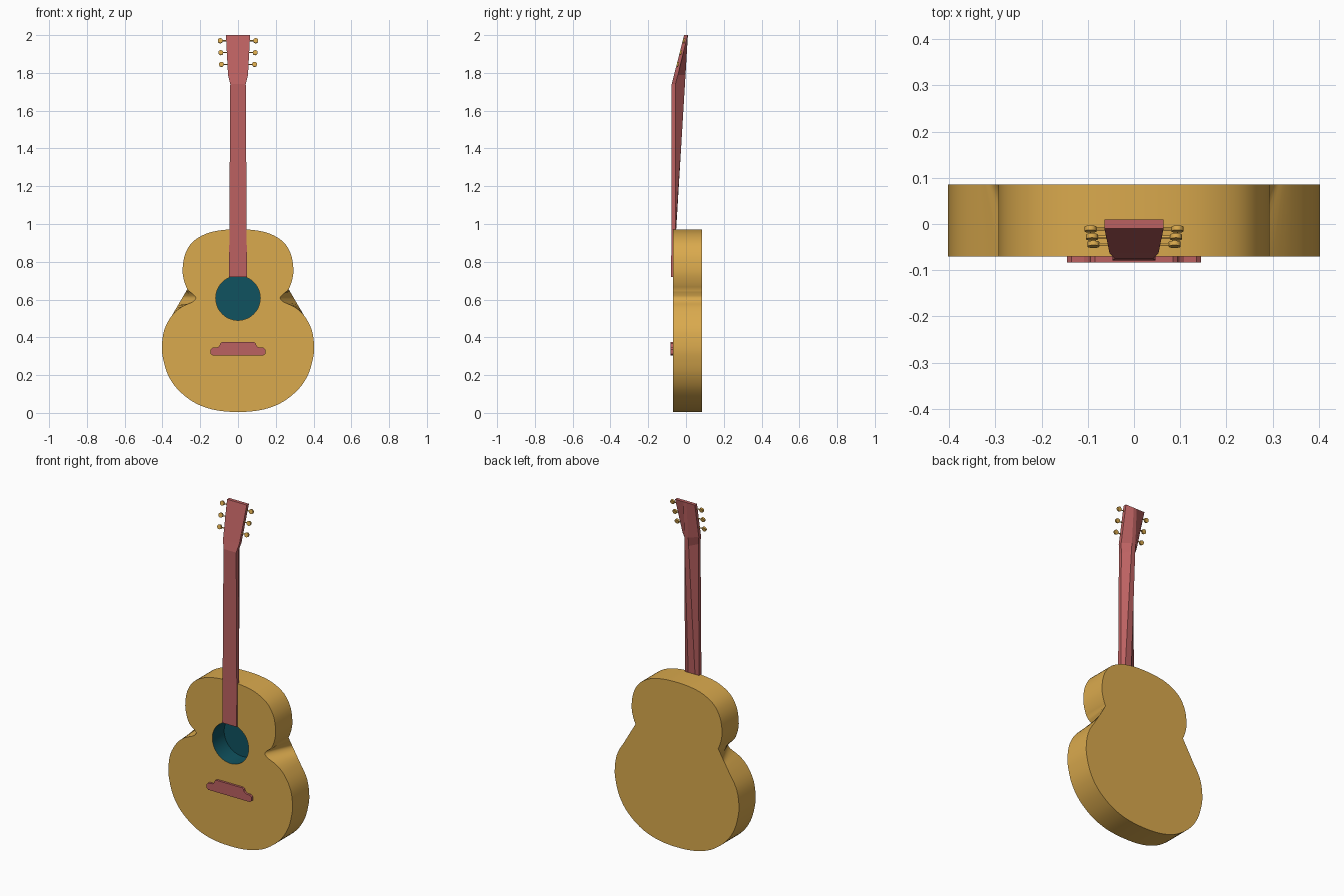
import bpy, bmesh, math
from mathutils import Vector, Matrix

if "Cube" in bpy.data.objects:
    bpy.data.objects.remove(bpy.data.objects["Cube"])


def material(name, rgb):
    m = bpy.data.materials.new(name)
    m.diffuse_color = (*rgb, 1)
    m.use_nodes = True
    m.node_tree.nodes["Principled BSDF"].inputs["Base Color"].default_value = m.diffuse_color
    return m


GOLD = material("golden_wood", (0.70, 0.40, 0.075))
RED = material("red_wood", (0.50, 0.12, 0.12))
TEAL = material("teal_lining", (0.005, 0.085, 0.115))


def finish(name, bm, mats, smooth=None):
    bmesh.ops.recalc_face_normals(bm, faces=bm.faces)
    me = bpy.data.meshes.new(name)
    bm.to_mesh(me)
    bm.free()
    ob = bpy.data.objects.new(name, me)
    bpy.context.collection.objects.link(ob)
    for m in mats:
        me.materials.append(m)
    if smooth:
        bpy.ops.object.select_all(action='DESELECT')
        ob.select_set(True)
        bpy.context.view_layer.objects.active = ob
        bpy.ops.object.shade_smooth_by_angle(angle=math.radians(smooth))
    return ob


def loft(bm, rings, closed_ends=(True, True)):
    """Skin a list of equal-length closed rings."""
    loops = [[bm.verts.new(p) for p in r] for r in rings]
    for a, b in zip(loops, loops[1:]):
        for i in range(len(a)):
            j = (i + 1) % len(a)
            bm.faces.new((a[i], a[j], b[j], b[i]))
    if closed_ends[0]:
        bm.faces.new(loops[0])
    if closed_ends[1]:
        bm.faces.new(loops[-1])
    return loops


def spline(pts, steps):
    """Catmull-Rom through a closed list of points."""
    n, out = len(pts), []
    for i in range(n):
        a, b, c, d = (Vector(pts[(i + k) % n]) for k in (-1, 0, 1, 2))
        for s in range(steps):
            t = s / steps
            out.append(0.5 * (2 * b + (c - a) * t + (2 * a - 5 * b + 4 * c - d) * t * t
                              + (3 * b - a - 3 * c + d) * t ** 3))
    return out


# Body: outline with pinched waist at the front, straight waist at the back
FRONT, BACK = -0.07, 0.085
half = [(0, 0.005), (0.08, 0.009), (0.16, 0.025), (0.24, 0.06), (0.32, 0.125),
        (0.37, 0.2), (0.395, 0.28), (0.403, 0.35), (0.39, 0.44), (0.35, 0.515),
        (0.30, 0.56), (0.24, 0.588), (0.223, 0.61), (0.24, 0.63), (0.268, 0.655),
        (0.288, 0.71), (0.293, 0.765), (0.28, 0.84), (0.24, 0.905), (0.17, 0.948),
        (0.09, 0.967), (0, 0.972)]
outline = spline(half + [(-x, z) for x, z in half[-2:0:-1]], 4)


def back_point(x, z):
    if 0.515 < z < 0.655 and abs(x) > 0.1:
        x = math.copysign(0.35 + (0.268 - 0.35) * (z - 0.515) / 0.14, x)
    return (x, BACK, z)


HOLE_Z, HOLE_R, FLOOR = 0.608, 0.118, 0.04
circle = [(HOLE_R * math.cos(a), HOLE_Z + HOLE_R * math.sin(a))
          for a in (2 * math.pi * i / 48 for i in range(48))]
bm = bmesh.new()
outer = loft(bm, [[(x, FRONT, z) for x, z in outline],
                  [back_point(x, z) for x, z in outline]], (False, True))[0]
body_faces = set(bm.faces)
# Sound hole: a teal lined recess
inner = loft(bm, [[(x, FRONT, z) for x, z in circle],
                  [(x, FLOOR, z) for x, z in circle]], (False, True))[0]
for f in bm.faces:
    if f not in body_faces:
        f.material_index = 1
rim = [bm.edges.get((l[i], l[i - 1])) for l in (outer, inner) for i in range(len(l))]
bmesh.ops.triangle_fill(bm, edges=rim, use_beauty=True, normal=(0, -1, 0))
finish("body", bm, [GOLD, TEAL], 40)

# Neck and tilted headstock: flat front, thin sides, ridged back
# z, half width, front y, side depth, ridge half width
sections = [(0.72, 0.047, -0.079, 0.020, 0.022),
            (0.97, 0.046, -0.077, 0.022, 0.022),
            (1.74, 0.041, -0.076, 0.020, 0.013),
            (1.79, 0.053, -0.063, 0.020, 0.012),
            (2.00, 0.064, -0.010, 0.020, 0.010)]
rings = []
for z, w, f, d, r in sections:
    ridge = max(f + d, -0.052 + 0.062 * (z - 0.97) / 1.03)
    rings.append([(-w, f, z), (w, f, z), (w, f + d, z),
                  (r, ridge, z), (-r, ridge, z), (-w, f + d, z)])
bm = bmesh.new()
loft(bm, rings)
finish("neck", bm, [RED])

# Bridge: stepped plate with softened corners
prof = [(0.135, 0.305), (0.145, 0.313), (0.145, 0.336), (0.135, 0.345),
        (0.108, 0.347), (0.098, 0.355), (0.094, 0.368), (0.084, 0.375)]
prof += [(-x, z) for x, z in reversed(prof)]
bm = bmesh.new()
loft(bm, [[(x, y, z) for x, z in prof] for y in (-0.083, -0.065)])
finish("bridge", bm, [RED])

# Tuning pegs: thin shaft and flat round button, three per side
tilt = Matrix.Rotation(math.radians(-14), 4, 'X')
for side, label in ((-1, "left"), (1, "right")):
    for i, (z, y, x) in enumerate(((1.845, -0.044, 0.088), (1.907, -0.028, 0.091),
                                   (1.97, -0.011, 0.094))):
        bm = bmesh.new()
        bmesh.ops.create_cone(
            bm, cap_ends=True, segments=10, radius1=0.003, radius2=0.003, depth=0.04,
            matrix=Matrix.Translation((side * (x - 0.027), y, z))
            @ Matrix.Rotation(math.pi / 2, 4, 'Y'))
        bmesh.ops.create_cone(
            bm, cap_ends=True, segments=20, radius1=0.013, radius2=0.013, depth=0.010,
            matrix=Matrix.Translation((side * x, y, z)) @ tilt
            @ Matrix.Rotation(math.pi / 2, 4, 'X'))
        finish(f"tuning_peg_{label}_{i + 1}", bm, [GOLD], 40)
